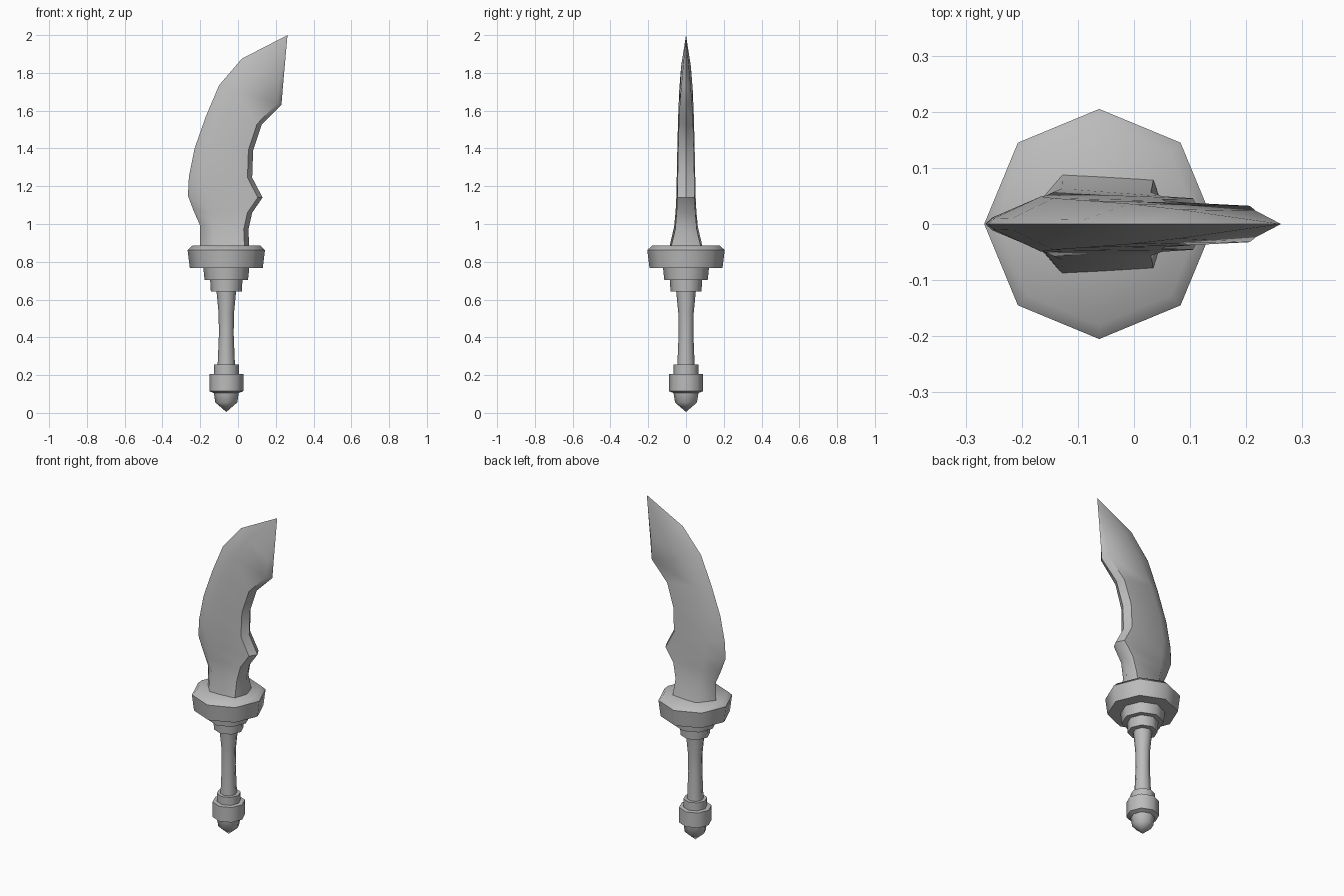
import bpy, bmesh, math
from mathutils import Vector

cube = bpy.data.objects.get("Cube")
if cube:
    bpy.data.objects.remove(cube)

AXIS_X = -0.062   # centre line of the hilt

steel = bpy.data.materials.new("plain grey")
steel.use_nodes = True
grey = (0.5, 0.5, 0.5, 1)
steel.diffuse_color = grey
steel.node_tree.nodes["Principled BSDF"].inputs["Base Color"].default_value = grey


def finish(bm, name, angle):
    bmesh.ops.remove_doubles(bm, verts=bm.verts, dist=0.0005)
    bmesh.ops.recalc_face_normals(bm, faces=bm.faces)
    mesh = bpy.data.meshes.new(name)
    bm.to_mesh(mesh)
    bm.free()
    mesh.materials.append(steel)
    obj = bpy.data.objects.new(name, mesh)
    bpy.context.collection.objects.link(obj)
    bpy.ops.object.select_all(action='DESELECT')
    obj.select_set(True)
    bpy.context.view_layer.objects.active = obj
    bpy.ops.object.shade_smooth_by_angle(angle=math.radians(angle))
    return obj


def skin(bm, rings):
    """Join consecutive closed rings of vertices with quads."""
    for a, b in zip(rings, rings[1:]):
        n = len(a)
        for i in range(n):
            j = (i + 1) % n
            bm.faces.new((a[i], a[j], b[j], b[i]))


def lathe(name, profile, sides=8):
    bm = bmesh.new()
    rings = []
    for r, z in profile:
        turns = [math.tau * i / sides for i in range(sides)]
        rings.append([bm.verts.new((AXIS_X + r * math.cos(t), r * math.sin(t), z))
                      for t in turns])
    skin(bm, rings)
    return finish(bm, name, 50)


# Hilt parts: (radius, height) profiles, closed on the axis
lathe("pommel", [(0, 0.005), (0.058, 0.055), (0.066, 0.105), (0.09, 0.115),
                 (0.09, 0.205), (0.066, 0.207), (0.066, 0.255), (0, 0.255)])
lathe("grip", [(0, 0.25), (0.046, 0.25), (0.039, 0.42), (0.041, 0.53),
               (0.052, 0.645), (0, 0.645)])
lathe("lower_collar", [(0, 0.643), (0.082, 0.643), (0.086, 0.71), (0, 0.71)])
lathe("upper_collar", [(0, 0.704), (0.115, 0.704), (0.122, 0.77), (0, 0.77)])
lathe("guard", [(0, 0.766), (0.193, 0.766), (0.205, 0.862), (0.18, 0.885),
                (0, 0.875)])

# Blade stations: spine x, z, cutting edge x, z, half thickness
stations = [
    (-0.20, 0.87, 0.06, 0.87, 0.09),
    (-0.20, 0.99, 0.055, 0.97, 0.063),
    (-0.235, 1.07, 0.075, 1.06, 0.055),
    (-0.265, 1.15, 0.13, 1.14, 0.051),
    (-0.26, 1.25, 0.075, 1.245, 0.049),
    (-0.23, 1.40, 0.08, 1.39, 0.046),
    (-0.17, 1.57, 0.125, 1.525, 0.042),
    (-0.10, 1.735, 0.23, 1.63, 0.036),
    (0.02, 1.875, 0.238, 1.73, 0.026),
    (0.262, 2.0, 0.262, 2.0, 0),
]
bm = bmesh.new()
rings = []
for sx, sz, ex, ez, half in stations:
    spine, edge = Vector((sx, 0, sz)), Vector((ex, 0, ez))
    width = (edge - spine).length
    along = (edge - spine).normalized()
    # Distance from the spine and share of the half thickness, one side
    side = [(0.012, 0.22), (0.28 * width, 1), (width - 0.025, 0.9)]
    if half == 0:
        side = [(0, 0)] * 3
    outline = [(0, 0)] + side + [(width, 0)] + [(d, -t) for d, t in reversed(side)]
    rings.append([bm.verts.new(spine + along * d + Vector((0, t * half, 0)))
                  for d, t in outline])
skin(bm, rings)
bm.faces.new(rings[0])
finish(bm, "blade", 50)
